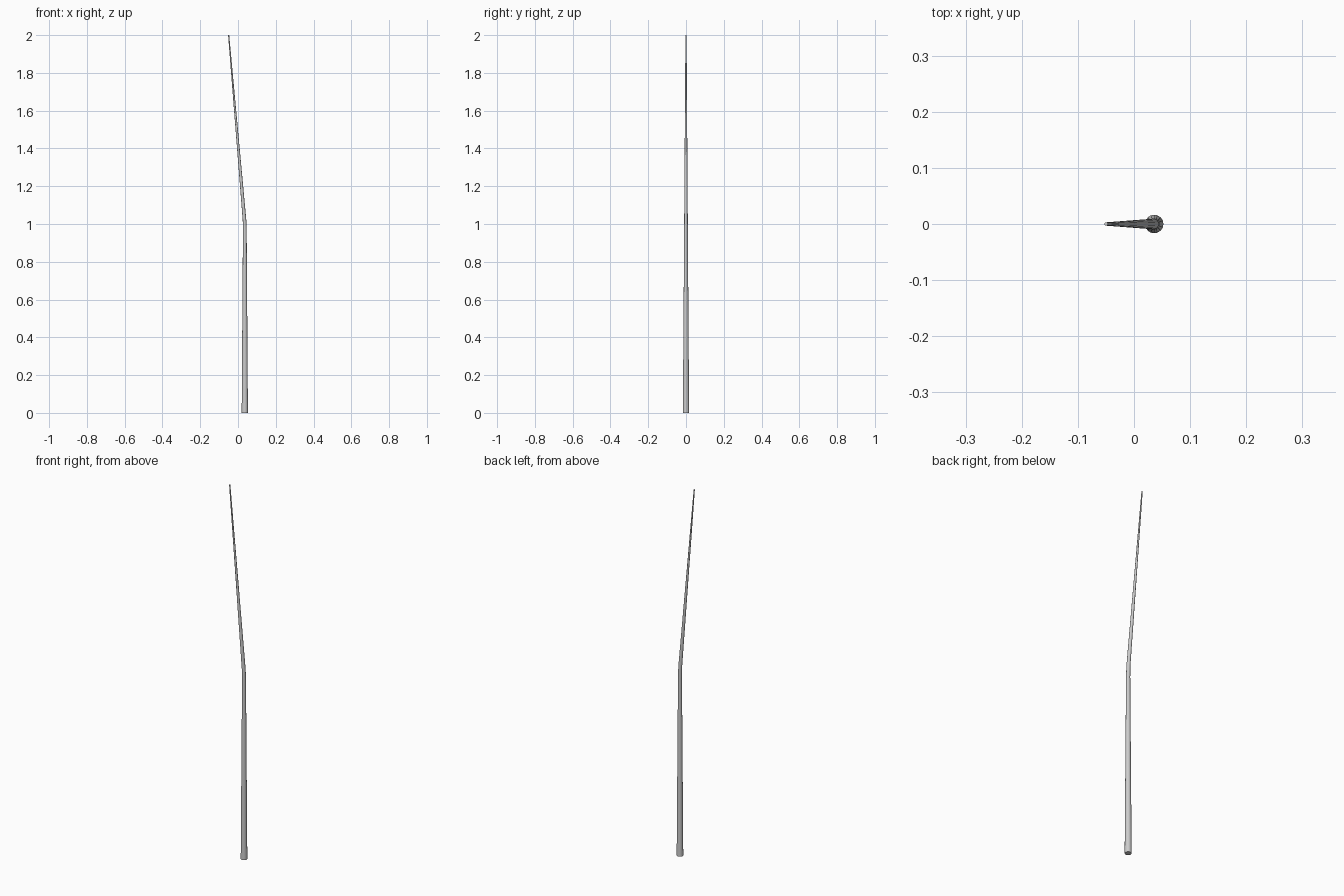
import bpy, bmesh
from math import cos, sin, pi

if "Cube" in bpy.data.objects:
    bpy.data.objects.remove(bpy.data.objects["Cube"])

SIDES = 16
# Path stations: x, z, radius
stations = [(0.036, 0.0, 0.0165), (0.036, 0.96, 0.0099),
            (0.0345, 1.02, 0.0095), (-0.0495, 2.0, 0.003)]

# Tapered bent pole, lofted from rings
bm = bmesh.new()
rings = [[bm.verts.new((x + r * cos(2 * pi * i / SIDES), r * sin(2 * pi * i / SIDES), z))
          for i in range(SIDES)] for x, z, r in stations]
for a, b in zip(rings, rings[1:]):
    for i in range(SIDES):
        j = (i + 1) % SIDES
        bm.faces.new((a[i], a[j], b[j], b[i]))

# End caps
bm.faces.new(rings[0][::-1])
bm.faces.new(rings[-1])

mesh = bpy.data.meshes.new("bent_pole")
bm.to_mesh(mesh)
bm.free()
pole = bpy.data.objects.new("bent_pole", mesh)
bpy.context.collection.objects.link(pole)

# Smooth sides, sharp end rims
bpy.context.view_layer.objects.active = pole
pole.select_set(True)
bpy.ops.object.shade_smooth_by_angle()
